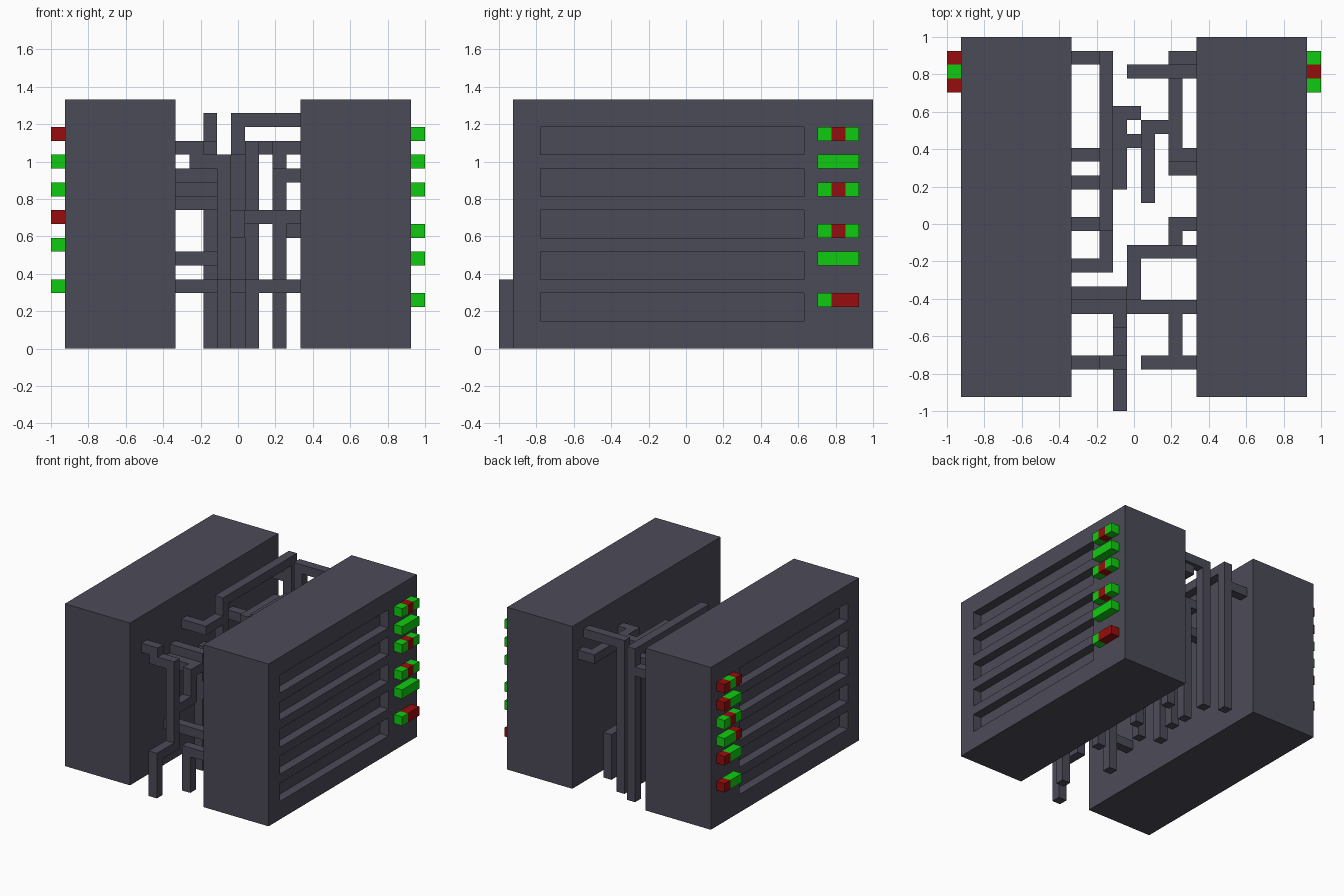
import bpy, bmesh
from mathutils import Vector

if "Cube" in bpy.data.objects:
    bpy.data.objects.remove(bpy.data.objects["Cube"])

U = 2 / 27                      # one block
OFF = Vector((-13.5, -13.5, 0))
X, Y, Z = range(3)
LEFT, RIGHT = 9, 17             # first and last block of the gap between cabinets


def material(name, rgb):
    m = bpy.data.materials.new(name)
    m.diffuse_color = (*rgb, 1)
    m.use_nodes = True
    m.node_tree.nodes["Principled BSDF"].inputs["Base Color"].default_value = m.diffuse_color
    return m


GREY = material("slate grey", (0.071, 0.069, 0.099))
GREEN = material("light green", (0.005, 0.6, 0.005))
RED = material("dark red", (0.31, 0.004, 0.004))


def add_object(name, bm, mat):
    mesh = bpy.data.meshes.new(name)
    bm.to_mesh(mesh)
    bm.free()
    mesh.materials.append(mat)
    ob = bpy.data.objects.new(name, mesh)
    bpy.context.collection.objects.link(ob)
    return ob


def box(bm, lo, hi):
    """Box between two corners given in blocks."""
    lo, hi = Vector(lo), Vector(hi)
    for v in bmesh.ops.create_cube(bm, size=1)["verts"]:
        v.co = (Vector([lo[i] + (v.co[i] + 0.5) * (hi[i] - lo[i]) for i in range(3)]) + OFF) * U


# Cabinets with five recessed slots in the outer side
for name, x, outer in (("left_cabinet", 1, 1), ("right_cabinet", 18, 26)):
    bm = bmesh.new()
    box(bm, (x, 1, 0), (x + 8, 27, 18))
    cabinet = add_object(name, bm, GREY)
    bm = bmesh.new()
    for z in range(2, 16, 3):
        box(bm, (outer - 1, 3, z), (outer + 1, 22, z + 2))
    cutter = add_object("slot_cutter", bm, GREY)
    mod = cabinet.modifiers.new("slots", "BOOLEAN")
    mod.operation, mod.solver, mod.object = "DIFFERENCE", "EXACT", cutter
    bpy.context.view_layer.objects.active = cabinet
    bpy.ops.object.modifier_apply(modifier=mod.name)
    bpy.data.objects.remove(cutter)


# Status lights: height -> colours from front to back
def lights(side, x, rows):
    for letter, word, mat in (("G", "green", GREEN), ("R", "red", RED)):
        bm = bmesh.new()
        for z, colours in rows.items():
            for i, c in enumerate(colours):
                if c == letter:
                    box(bm, (x, 23 + i, z), (x + 1, 24 + i, z + 1))
        add_object(f"{side}_{word}_lights", bm, mat)


lights("left", 0, {15: "RGR", 13: "GGR", 11: "GRG", 9: "RGG", 7: "GGR", 4: "GGR"})
lights("right", 26, {15: "GRG", 13: "GGG", 11: "GRG", 8: "GRG", 6: "GGG", 3: "GRR"})

# Pipes start at the floor or a cabinet wall and run along one axis at a time
runs, taken = {}, set()


def pipe(name, start, *moves):
    pos, cells = list(start), {tuple(start)}
    for axis, goal in moves:
        while pos[axis] != goal:
            pos[axis] += 1 if goal > pos[axis] else -1
            cells.add(tuple(pos))
    runs[name] = cells - taken
    taken.update(cells)


def from_floor(name, x, y, *moves):
    pipe(name, (x, y, 0), *moves)


def from_left(name, y, z, *moves):
    pipe(name, (LEFT, y, z), *moves)


def from_right(name, y, z, *moves):
    pipe(name, (RIGHT, y, z), *moves)


# Pipes rising from the floor
from_floor("front_pipe", 12, 0, (Z, 4), (Y, 3), (Z, 13), (X, 10), (Z, 14), (X, LEFT))
from_floor("front_right_pipe", 14, 3, (Z, 4), (X, RIGHT))
from_floor("middle_pipe", 12, 8, (Z, 12), (X, LEFT))
from_floor("middle_right_pipe", 16, 11, (Z, 8), (Y, 13), (X, RIGHT))
from_floor("rear_top_pipe", 13, 24, (Z, 16), (X, RIGHT))
from_floor("long_top_pipe", 11, 25, (Z, 16), (Y, 13), (Z, 14), (Y, 10), (X, LEFT))
from_floor("inner_pipe", 13, 21, (Z, 13), (X, 12), (Y, 16), (Z, 0))
from_floor("inner_branch", 13, 19, (Z, 13), (X, 12))
from_floor("rear_right_pipe", 14, 15, (Z, 14), (Y, 20), (X, 16), (Y, 25), (X, RIGHT))
from_floor("right_leg", 16, 17, (Z, 12), (Y, 18), (Z, 14), (Y, 20))
from_floor("low_right_pipe", 16, 22, (Z, 4), (Y, 18), (X, RIGHT))

# Pipes leaving the left cabinet
from_left("front_branch", 7, 11, (X, 12), (Y, 6), (Z, 8), (Y, 3))
from_left("low_cross_pipe", 7, 4, (X, RIGHT))
from_left("left_stub", 13, 10, (X, 11), (Z, 14))
from_left("rear_left_stub", 25, 14, (X, 11))
for name, y, z in (("inner_low_stub", 16, 6), ("inner_high_stub", 18, 12)):
    from_left(name, y, z, (X, 12))

# Pipes leaving the right cabinet
from_right("low_link", 7, 4, (X, 16), (Y, 3))
from_right("middle_branch", 11, 9, (X, 13), (Y, 8), (Z, 8), (X, 12))
for name, y, z in (("right_lower_stub", 17, 12), ("right_upper_stub", 18, 14)):
    from_right(name, y, z, (X, 16))

# Only the outside faces of the blocks are made, so the pipes join cleanly
for name, cells in runs.items():
    bm = bmesh.new()
    for cell in cells:
        centre = Vector(cell) + Vector((0.5, 0.5, 0.5)) + OFF
        for axis in range(3):
            for s in (-1, 1):
                n = Vector((0, 0, 0))
                n[axis] = s
                near = tuple(int(c + d) for c, d in zip(cell, n))
                if near in taken or not LEFT <= near[0] <= RIGHT:
                    continue
                u = Vector((0, 0, 0))
                u[(axis + 1) % 3] = 0.5
                v = n.cross(u)
                bm.faces.new([bm.verts.new((centre + n / 2 + p) * U)
                              for p in (u + v, v - u, -u - v, u - v)])
    bmesh.ops.remove_doubles(bm, verts=bm.verts, dist=1e-4)
    bmesh.ops.dissolve_limit(bm, angle_limit=0.01, verts=bm.verts, edges=bm.edges)
    add_object(name, bm, GREY)
